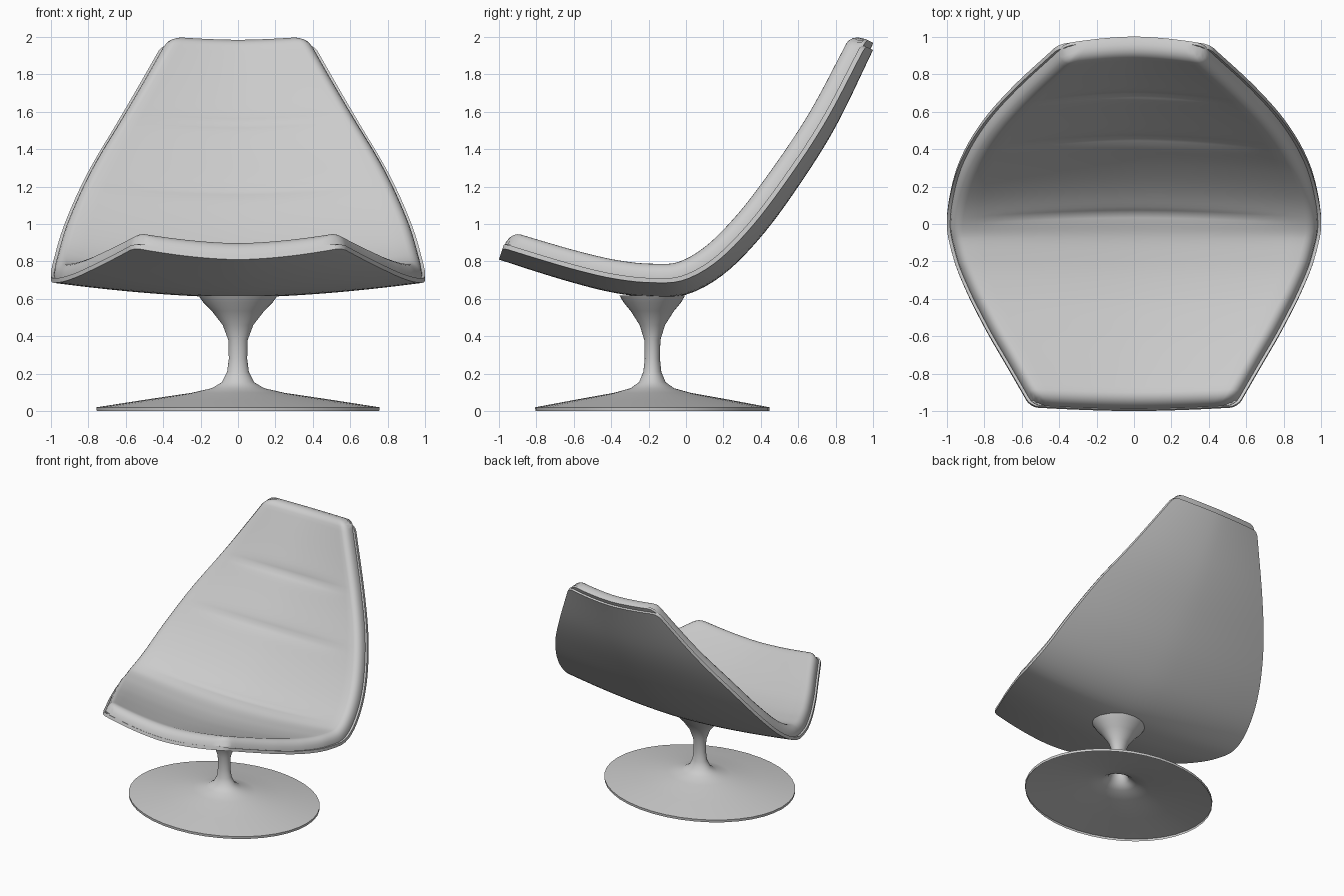
import bpy, bmesh, math

if "Cube" in bpy.data.objects:
    bpy.data.objects.remove(bpy.data.objects["Cube"])

# Centre line of the shell underside: y, z, half width, edge rise
STATIONS = [
    (-1.0, .81, .555, .065), (-.8, .745, .67, .068), (-.6, .685, .785, .07),
    (-.4, .635, .885, .074), (-.2, .61, .962, .077), (0, .622, 1.0, .078),
    (.2, .73, .985, .076), (.4, .93, .93, .073), (.6, 1.20, .815, .068),
    (.8, 1.52, .635, .06), (1.0, 1.93, .405, .045)]


def spline(pts, n=24):
    """Catmull-Rom through the stations."""
    ext = lambda a, b: tuple(2 * p - q for p, q in zip(a, b))
    p = [ext(pts[0], pts[1])] + pts + [ext(pts[-1], pts[-2])]
    out = []
    for i in range(1, len(p) - 2):
        for k in range(n):
            t = k / n
            out.append(tuple(
                .5 * (2 * b + (c - a) * t + (2 * a - 5 * b + 4 * c - d) * t * t
                      + (3 * b - a - 3 * c + d) * t ** 3)
                for a, b, c, d in zip(*p[i - 1:i + 3])))
    return out + [pts[-1]]


CURVE = spline(STATIONS)
ARC = [0.0]
for a, b in zip(CURVE, CURVE[1:]):
    ARC.append(ARC[-1] + math.dist(a[:2], b[:2]))
LENGTH = ARC[-1]


def sample(s):
    """Interpolated station and unit normal at arc length s (extrapolates at ends)."""
    i = max((k for k in range(len(ARC) - 1) if ARC[k] <= s), default=0)
    a, b = CURVE[i], CURVE[i + 1]
    t = (s - ARC[i]) / (ARC[i + 1] - ARC[i])
    dy, dz = b[0] - a[0], b[1] - a[1]
    m = math.hypot(dy, dz)
    return [p + (q - p) * t for p, q in zip(a, b)], (-dz / m, dy / m)


def arc_at(y):
    return next(s for s, c in zip(ARC, CURVE) if c[0] >= y)


def spread(lo, hi, n, edge):
    """Positions from lo to hi, packed closely at both ends."""
    e = [edge * f for f in (0, .06, .2, .4, .7)]
    span = hi - lo - 2 * edge
    return ([lo + d for d in e] + [lo + edge + span * k / n for k in range(n + 1)]
            + [hi - d for d in reversed(e)])


def sheet(name, s0, s1, inset, corner, edge, rows, cols, bottom, top):
    """Closed curved slab; bottom offset, top(s, x, w, side_d, end_d) offset."""
    bm = bmesh.new()
    layers = ([], [])
    for s in spread(s0, s1, rows, edge):
        (y, z, w, rise), (ny, nz) = sample(s)
        end_d = max(0, min(s - s0, s1 - s))
        c = max(0, corner - end_d)
        half = w - inset - (corner - math.sqrt(max(0, corner ** 2 - c ** 2)))
        line = ([], [])
        for x in spread(-half, half, cols, edge):
            base = rise * (abs(x) / w) ** 1.7
            for k, off in enumerate((bottom, top(s, x, w, half - abs(x), end_d))):
                o = base + off
                line[k].append(bm.verts.new((x, y + ny * o, z + nz * o)))
        for k in (0, 1):
            layers[k].append(line[k])
    lo, hi = layers
    nr, nc = len(lo), len(lo[0])
    for i in range(nr - 1):
        for j in range(nc - 1):
            for g in layers:
                bm.faces.new((g[i][j], g[i][j + 1], g[i + 1][j + 1], g[i + 1][j]))
    for j in range(nc - 1):
        for i in (0, nr - 1):
            bm.faces.new((lo[i][j], lo[i][j + 1], hi[i][j + 1], hi[i][j]))
    for i in range(nr - 1):
        for j in (0, nc - 1):
            bm.faces.new((lo[i][j], lo[i + 1][j], hi[i + 1][j], hi[i][j]))
    return finish(name, bm)


def finish(name, bm, angle=40):
    bmesh.ops.recalc_face_normals(bm, faces=bm.faces[:])
    me = bpy.data.meshes.new(name)
    bm.to_mesh(me)
    bm.free()
    ob = bpy.data.objects.new(name, me)
    bpy.context.collection.objects.link(ob)
    bpy.ops.object.select_all(action='DESELECT')
    ob.select_set(True)
    bpy.context.view_layer.objects.active = ob
    bpy.ops.object.shade_smooth_by_angle(angle=math.radians(angle))
    return ob


# Thin outer shell
sheet("seat_shell", 0, LENGTH, 0, .04, .04, 48, 20, 0, lambda *a: .025)

# Upholstered cushion with rounded border and three stitched creases
CREASES = [arc_at(y) for y in (.1, .535, .78)]


def cushion_top(s, x, w, side_d, end_d, radius=.065, height=.08):
    q = min(1, math.hypot(max(0, 1 - side_d / radius), max(0, 1 - end_d / radius)))
    fade = max(0, 1 - (x / (.85 * w)) ** 2)
    groove = sum(math.exp(-abs(s - c) / .03) for c in CREASES)
    return .032 + height * math.sqrt(1 - q * q) - .018 * fade * groove


sheet("seat_cushion", .004, LENGTH + .035, .018, .04, .065, 90, 24, .015, cushion_top)

# Elliptical trumpet pedestal, open underneath
PROFILE = [(.755, 0), (.757, .02), (.5, .06), (.25, .097), (.14, .122), (.085, .155),
           (.058, .21), (.049, .28), (.052, .38), (.082, .46), (.14, .535), (.185, .58),
           (.212, .618)]
N = 40
bm = bmesh.new()
rings = [[bm.verts.new((r * math.cos(a), r * .828 * math.sin(a) - .18, z))
          for a in (2 * math.pi * k / N for k in range(N))] for r, z in PROFILE]
for a, b in zip(rings, rings[1:]):
    for k in range(N):
        bm.faces.new((a[k], a[(k + 1) % N], b[(k + 1) % N], b[k]))
finish("pedestal_base", bm)
